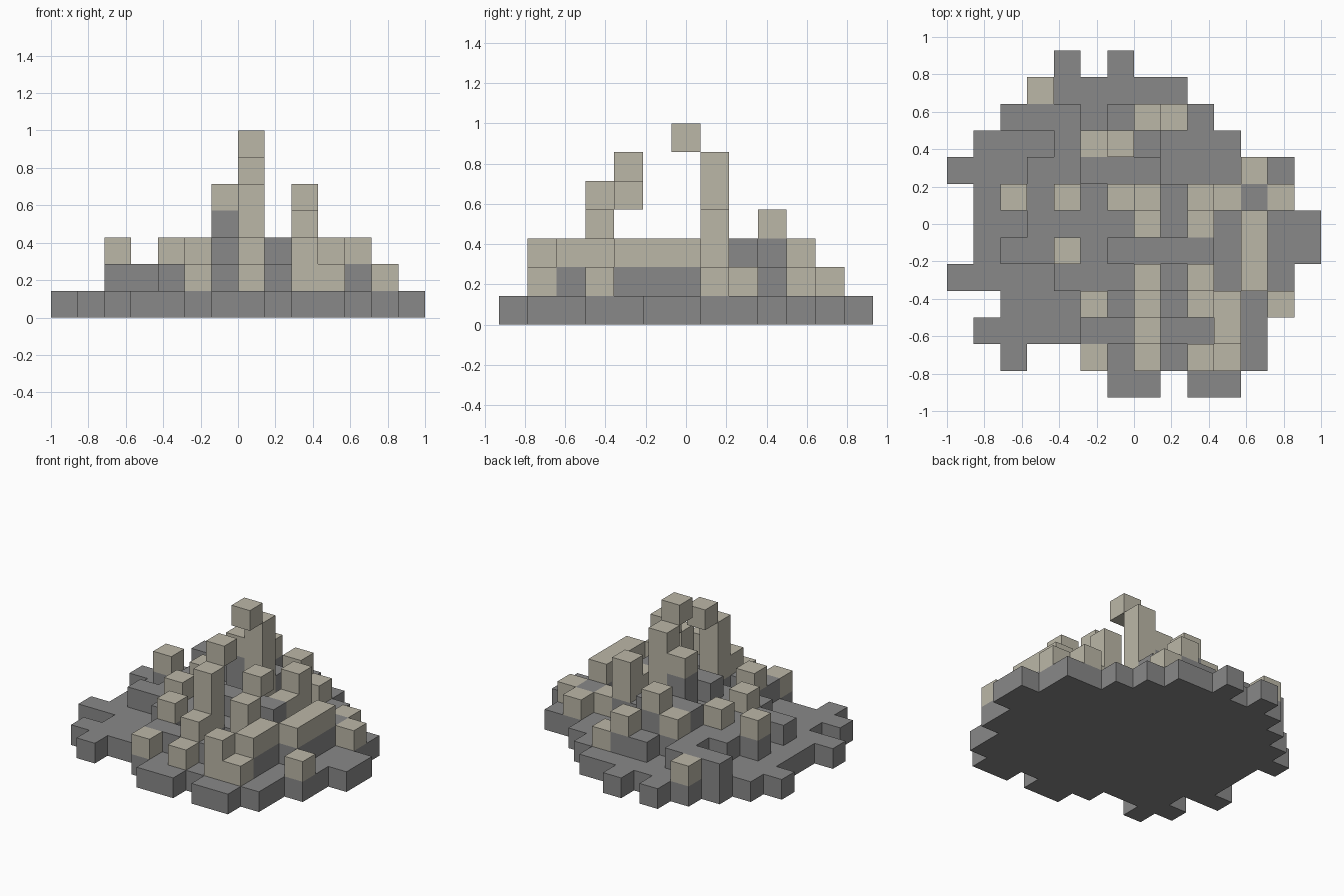
import bpy, bmesh
from mathutils import Vector

cube = bpy.data.objects.get("Cube")
if cube:
    bpy.data.objects.remove(cube, do_unlink=True)

CELL = 1 / 7

# Column types, bottom to top: G = grey stone, T = tan stone
STACKS = {
    "a": "G", "b": "GG", "c": "GGG", "d": "GT", "e": "GGT", "f": "GGGT",
    "h": "GGGGT", "k": "GGTT", "m": "GGTTT", "n": "GTT", "t": "GGTTTT",
}

# Plan of the columns: first row is the back, left end is -x
PLAN = [
    "....a.a.......",
    "...daaaaa.....",
    "..bbbabeda....",
    ".aaabefbaaa...",
    "aaabbcccaaada.",
    ".aebebhtbkdbd.",
    ".aabbbbbbeaeaa",
    ".abbebccccaeaa",
    "aaaabbbbbbaea.",
    "..aaaeamakead.",
    ".aaaabbebbea..",
    "..a..dadanda..",
    "......aa.aa...",
]

# Cells carried only by the edges of their neighbours
OVERHANGS = [(7, 6, 6), (7, 4, 5), (9, 4, 4)]


def material(name, colour):
    mat = bpy.data.materials.new(name)
    mat.use_nodes = True
    mat.diffuse_color = (*colour, 1)
    bsdf = mat.node_tree.nodes["Principled BSDF"]
    bsdf.inputs["Base Color"].default_value = (*colour, 1)
    bsdf.inputs["Roughness"].default_value = 0.9
    return mat


def build(name, cells, filled, mat):
    """Join block cells into one mesh, leaving out the hidden faces."""
    bm = bmesh.new()
    origin = Vector((-len(PLAN[0]) / 2, -len(PLAN) / 2, 0))
    for cell in sorted(cells):
        for axis in range(3):
            for side in (0, 1):
                step = [0, 0, 0]
                step[axis] = 2 * side - 1
                if tuple(c + s for c, s in zip(cell, step)) in filled:
                    continue
                u, v = Vector(), Vector()
                u[(axis + 1) % 3] = 1
                v[(axis + 2) % 3] = 1
                base = origin + Vector(cell)
                base[axis] += side
                corners = [base, base + u, base + u + v, base + v]
                if not side:
                    corners.reverse()
                bm.faces.new([bm.verts.new(p * CELL) for p in corners])
    bmesh.ops.remove_doubles(bm, verts=bm.verts[:], dist=CELL / 100)
    mesh = bpy.data.meshes.new(name)
    bm.to_mesh(mesh)
    bm.free()
    mesh.materials.append(mat)
    obj = bpy.data.objects.new(name, mesh)
    bpy.context.collection.objects.link(obj)


# Fill the cells from the plan
blocks = {}
for j, row in enumerate(reversed(PLAN)):
    for i, letter in enumerate(row):
        for k, kind in enumerate(STACKS.get(letter, "")):
            blocks[i, j, k] = kind
for cell in OVERHANGS:
    blocks[cell] = "T"

grey = material("grey stone", (0.25, 0.25, 0.25))
tan = material("tan stone", (0.50, 0.475, 0.39))

# Ground slab, raised grey terraces, and tan blocks on top
slab = {c for c in blocks if c[2] == 0}
terraces = {c for c in blocks if blocks[c] == "G"} - slab
towers = {c for c in blocks if blocks[c] == "T"}
build("ground_slab", slab, blocks, grey)
build("stone_terraces", terraces, blocks, grey)
build("tan_blocks", towers, blocks, tan)
